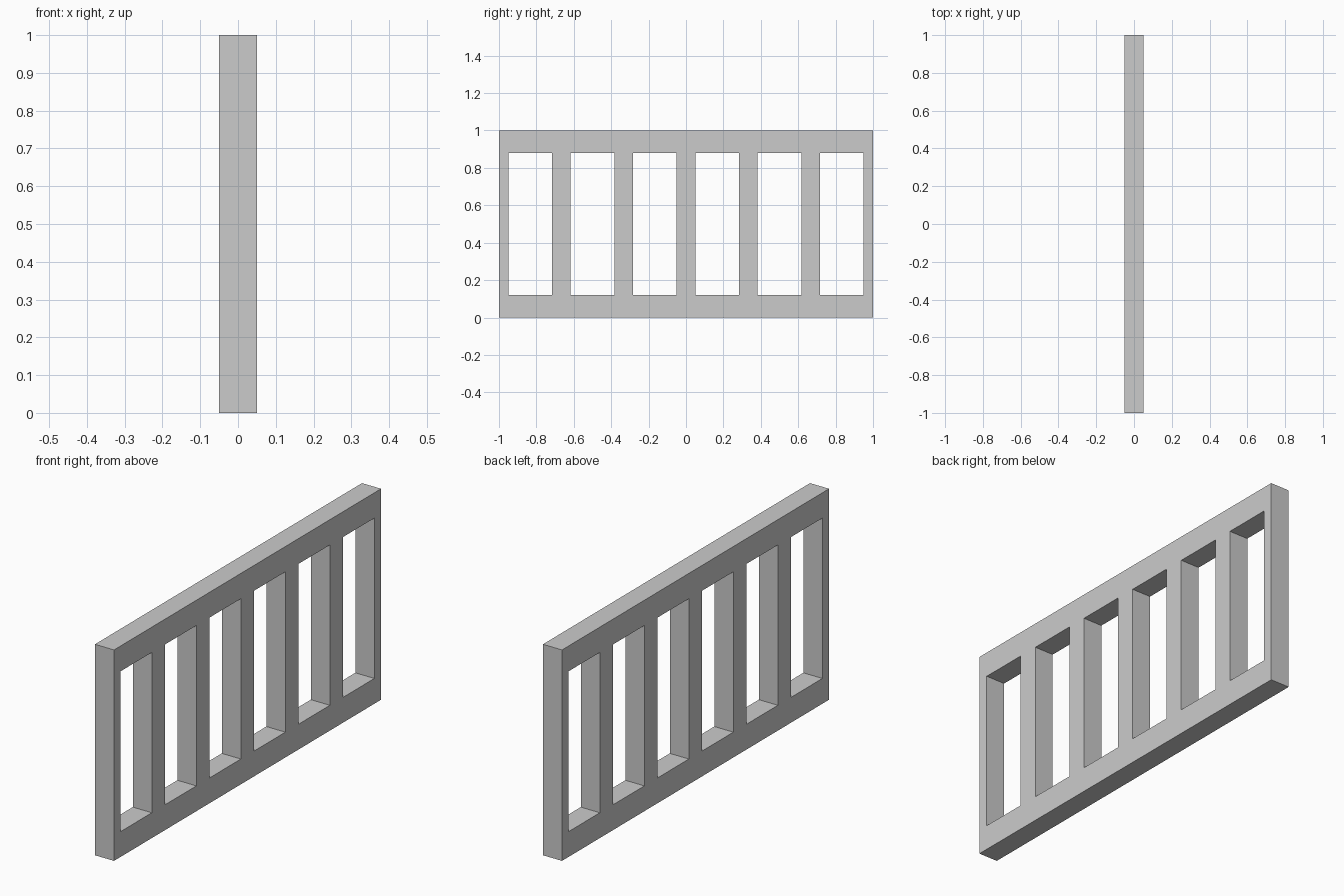
import bpy
import bmesh

if "Cube" in bpy.data.objects:
    bpy.data.objects.remove(bpy.data.objects["Cube"])

LENGTH, HEIGHT, DEPTH = 2.0, 1.0, 0.10
BAYS, POST, RAIL = 6, 0.10, 0.12

# Grid lines: posts centred on every bay boundary, end posts cut in half
pitch = LENGTH / BAYS
ys = []
for i in range(BAYS):
    left = -LENGTH / 2 + i * pitch
    ys += [left + POST / 2, left + pitch - POST / 2]
ys = [-LENGTH / 2] + ys + [LENGTH / 2]
zs = [0.0, RAIL, HEIGHT - RAIL, HEIGHT]

# Flat lattice of rails and posts, leaving the window openings empty
bm = bmesh.new()
verts = [[bm.verts.new((0, y, z)) for z in zs] for y in ys]
for i in range(len(ys) - 1):
    for j in range(len(zs) - 1):
        opening = j == 1 and i % 2 == 1
        if not opening:
            bm.faces.new((verts[i][j], verts[i + 1][j],
                          verts[i + 1][j + 1], verts[i][j + 1]))

mesh = bpy.data.meshes.new("slatted_frame")
bm.to_mesh(mesh)
bm.free()
frame = bpy.data.objects.new("slatted_frame", mesh)
bpy.context.collection.objects.link(frame)

# Thickness, centred on x = 0
solid = frame.modifiers.new("thickness", 'SOLIDIFY')
solid.thickness = DEPTH
solid.offset = 0
